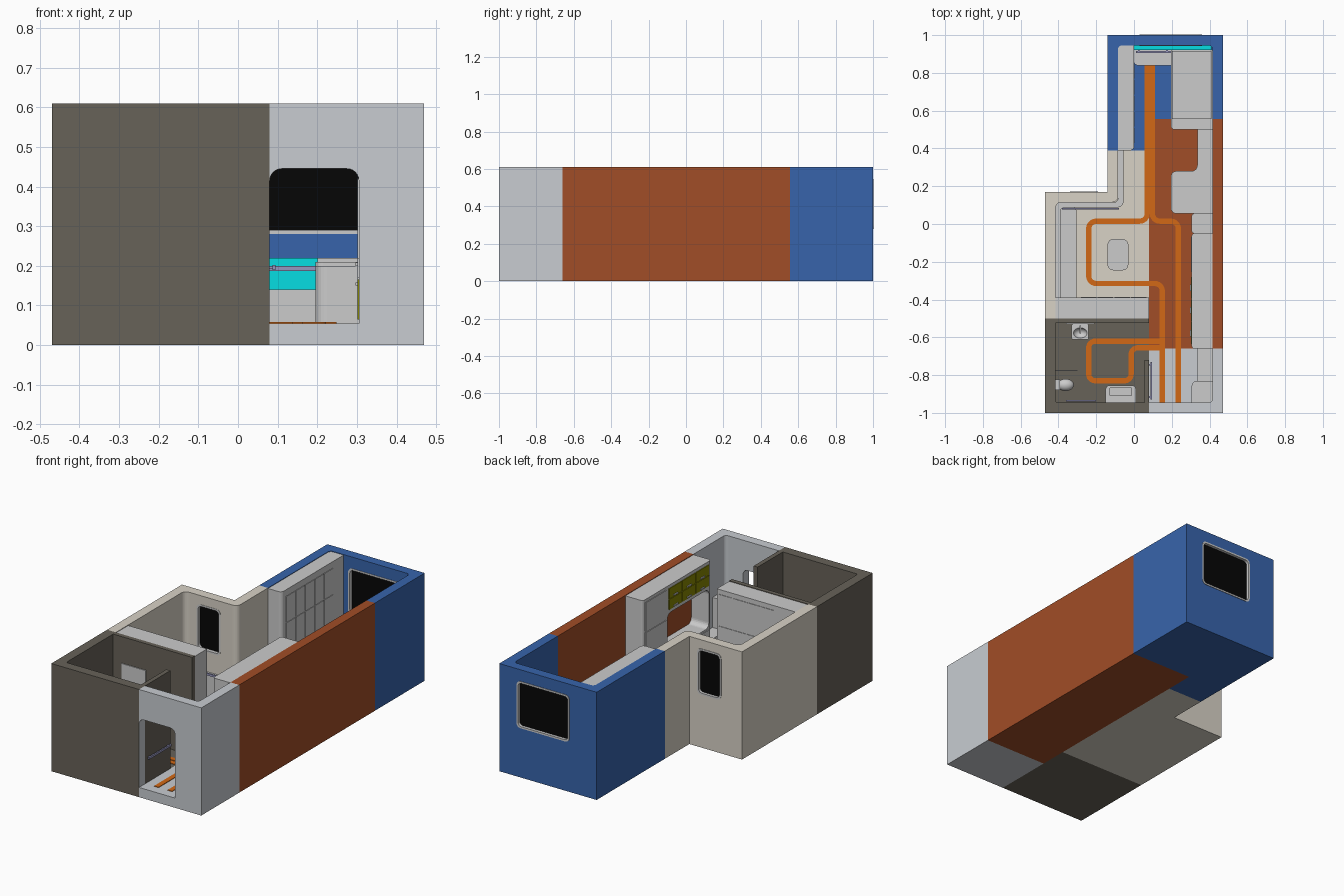
import bpy, bmesh, math
from mathutils import Vector

if "Cube" in bpy.data.objects:
    bpy.data.objects.remove(bpy.data.objects["Cube"])

H, F = 0.61, 0.055  # wall height, floor level


def mat(name, r, g, b):
    m = bpy.data.materials.new(name)
    m.diffuse_color = [(c / 255) ** 2.2 for c in (r, g, b)] + [1]
    m.use_nodes = True
    m.node_tree.nodes["Principled BSDF"].inputs["Base Color"].default_value = m.diffuse_color
    return m


BLUE, RUST = mat("blue", 58, 100, 170), mat("rust", 160, 78, 43)
BEIGE, DARK = mat("beige", 215, 209, 197), mat("dark", 103, 98, 89)
PALE, CYAN = mat("pale", 199, 203, 208), mat("cyan", 14, 221, 225)
OLIVE, RAIL = mat("olive", 132, 132, 0), mat("lavender", 150, 150, 190)
ORANGE, BLACK = mat("orange", 209, 104, 28), mat("black", 14, 14, 14)


def rect(a0, b0, a1, b1):
    return [(a0, b0), (a1, b0), (a1, b1), (a0, b1)]


def rounded(pts, r, closed=True, n=6):
    """Round right-angled corners; r is a number or one value per corner."""
    out, k = [], len(pts)
    for i, p in enumerate(pts):
        ri = r[i] if isinstance(r, (list, tuple)) else r
        p = Vector(p)
        if ri == 0 or (not closed and i in (0, k - 1)):
            out.append(p)
            continue
        u = (Vector(pts[i - 1]) - p).normalized() * ri
        v = (Vector(pts[(i + 1) % k]) - p).normalized() * ri
        for j in range(n + 1):
            a = j * math.pi / 2 / n
            out.append(p + u + v - v * math.cos(a) - u * math.sin(a))
    return out


def finish(name, bm, m):
    bmesh.ops.recalc_face_normals(bm, faces=bm.faces)
    me = bpy.data.meshes.new(name)
    bm.to_mesh(me)
    bm.free()
    ob = bpy.data.objects.new(name, me)
    bpy.context.collection.objects.link(ob)
    if m:
        me.materials.append(m)
    return ob


def prism(name, pts, h0, h1, m=None, axis="z", r=0):
    put = {"z": lambda p, h: (p[0], p[1], h), "y": lambda p, h: (p[0], h, p[1]),
           "x": lambda p, h: (h, p[0], p[1])}[axis]
    if r:
        pts = rounded(pts, r)
    bm = bmesh.new()
    lo = [bm.verts.new(put(p, h0)) for p in pts]
    hi = [bm.verts.new(put(p, h1)) for p in pts]
    bm.faces.new(lo)
    bm.faces.new(hi)
    for i in range(len(pts)):
        j = (i + 1) % len(pts)
        bm.faces.new((lo[i], lo[j], hi[j], hi[i]))
    return finish(name, bm, m)


def boxes(name, items, m=None):
    bm = bmesh.new()
    for x0, y0, z0, x1, y1, z1 in items:
        vs = bmesh.ops.create_cube(bm, size=1)["verts"]
        for v in vs:
            v.co = ((x0 + x1) / 2 + v.co.x * (x1 - x0), (y0 + y1) / 2 + v.co.y * (y1 - y0),
                    (z0 + z1) / 2 + v.co.z * (z1 - z0))
    return finish(name, bm, m)


def ball(name, loc, size, m=None):
    bm = bmesh.new()
    bmesh.ops.create_uvsphere(bm, u_segments=24, v_segments=12, radius=1)
    for v in bm.verts:
        v.co = [loc[i] + v.co[i] * size[i] for i in range(3)]
    for f in bm.faces:
        f.smooth = True
    return finish(name, bm, m)


def cut(ob, *cutters):
    for c in cutters:
        c.hide_render = True
        mod = ob.modifiers.new("cut", "BOOLEAN")
        mod.operation, mod.solver, mod.object = "DIFFERENCE", "EXACT", c
    ev = ob.evaluated_get(bpy.context.evaluated_depsgraph_get())
    me = bpy.data.meshes.new_from_object(ev)
    ob.modifiers.clear()
    ob.data = me


def ribbon(name, pts, w, r, m):
    p = rounded(pts, r, closed=False)
    left, right = [], []
    for i, q in enumerate(p):
        t = (p[min(i + 1, len(p) - 1)] - p[max(i - 1, 0)]).normalized() * w / 2
        left.append(q + Vector((-t.y, t.x)))
        right.append(q - Vector((-t.y, t.x)))
    return prism(name, left + right[::-1], F - 0.002, F + 0.003, m)


# Cutters: room interior, windows, doorway
inside = prism("interior_cutter", [(-.415, -.945), (.415, -.945), (.415, .945), (-.085, .945),
               (-.085, .115), (-.415, .115)], F, 0.8, r=[.012, .02, .02, .02, .03, .03])
win_back = prism("back_window_cutter", rect(.03, .28, .36, .545), .9, 1.1, axis="y", r=.025)
win_side = prism("side_window_cutter", rect(-.34, .3, -.19, .56), .05, .3, axis="y", r=.025)
door = prism("door_cutter", rect(.0801, F, .305, .445), -1.1, -.9, axis="y", r=[0, 0, .03, .03])

# Room modules: walls and floor in one shell each
cut(prism("blue_bedroom_shell", [(-.14, .39), (.08, .39), (.08, .555), (.47, .555), (.47, 1),
    (-.14, 1)], 0, H, BLUE), inside, win_back)
cut(prism("living_room_shell", [(-.47, -.5), (.08, -.5), (.08, .39), (-.14, .39), (-.14, .17),
    (-.47, .17)], 0, H, BEIGE), inside, win_side)
cut(prism("kitchen_shell", rect(.08, -.66, .47, .555), 0, H, RUST), inside)
cut(prism("bathroom_shell", rect(-.47, -1, .08, -.5), 0, H, DARK), inside)
cut(prism("entrance_shell", rect(.08, -1, .47, -.66), 0, H, PALE), inside, door)
boxes("bathroom_partitions", [(.055, -.945, F, .08, -.72, H), (-.415, -.525, F, .08, -.5, H)], DARK)

# Window panes and frames
for nm, y, a, b in (("back", .975, rect(.03, .28, .36, .545), rect(.04, .29, .35, .535)),
                    ("side", .145, rect(-.34, .3, -.19, .56), rect(-.33, .31, -.2, .55))):
    prism(nm + "_window_pane", b, y - .012, y + .012, BLACK, "y", .02)
    fr = prism(nm + "_window_frame", a, y - .032, y + .028, None, "y", .025)
    hole = prism(nm + "_frame_cutter", b, y - .1, y + .1, None, "y", .02)
    cut(fr, hole)
    bpy.data.objects.remove(hole)
for c in (inside, win_back, win_side, door):
    bpy.data.objects.remove(c)

# Orange guide strips on the floor
ribbon("guide_left", [(.07, .84), (.07, .015), (-.24, .015), (-.24, -.315), (.15, -.315),
       (.15, -.945)], .028, .04, ORANGE)
ribbon("guide_right", [(.097, .84), (.097, .015), (.235, .015), (.235, -.945)], .028, .04, ORANGE)
ribbon("guide_bathroom", [(.15, -.62), (-.24, -.62), (-.24, -.83), (-.015, -.83), (-.015, -.655),
       (.15, -.655)], .028, .035, ORANGE)

# Bedroom: wardrobe, L-shaped bed and desk, cyan back panel
prism("wardrobe", rect(-.085, .39, 0, .945), F, H - .003, r=[.0, .02, .0, .0])
boxes("wardrobe_doors", [(-.002, .43 + .085 * i, z0, .003, .508 + .085 * i, z1)
      for i in range(5) for z0, z1 in ((.08, .2), (.205, .42), (.425, .57))])
prism("bed_block", rect(.195, .5, .415, .92), F, .21, r=[.02, 0, 0, 0])
prism("bed_mattress", rect(.2, .555, .41, .915), .21, .22)
prism("low_bench", rect(0, .84, .195, .92), F, .14, r=[.02, 0, 0, 0])
boxes("cyan_back_panel", [(0, .92, F, .41, .945, .22)], CYAN)
boxes("bedroom_rail", [(.01, .905, .187, .195, .915, .2), (.02, .914, .19, .03, .921, .197),
      (.17, .914, .19, .18, .921, .197)], RAIL)

# Right wall: desk with knee space and low counter
prism("desk", [(.195, .055), (.415, .055), (.415, .5), (.335, .5), (.335, .28), (.195, .28)],
      F, .2, r=[.03, 0, 0, .001, .03, .03])
prism("low_counter", rect(.305, -.05, .415, .055), F, .18, r=[.015, 0, 0, .015])

# Kitchen block with rounded niche, olive cupboard doors
kitchen = prism("kitchen_block", rect(.305, -.66, .415, -.05), F, H - .003, r=[.015, 0, 0, .015])
niche = prism("niche_cutter", rect(-.64, .23, -.27, .45), .2, .5, axis="x", r=.03)
cut(kitchen, niche)
bpy.data.objects.remove(niche)
cols = [(-.635 + .12 * i, -.52 + .12 * i) for i in range(3)]
boxes("upper_cupboard_doors", [(.301, a, z, .306, b, z + .058) for a, b in cols for z in (.47, .531)], OLIVE)
boxes("lower_cupboard_doors", [(.301, a, .065, .306, b, .165) for a, b in cols], OLIVE)
boxes("drawer_fronts", [(.301, a, .17, .306, b, .22) for a, b in cols])
boxes("fridge_doors", [(.301, -.255, z0, .306, -.07, z1) for z0, z1 in ((.08, .2), (.205, .42), (.43, .59))])
boxes("door_handles", [(.296, a + .04, z, .302, a + .075, z + .008)
      for a, b in cols for z in (.475, .536, .15, .2)])

# Entrance cupboard, bench and handrail
prism("entrance_cupboard", rect(.305, -.945, .415, -.83), F, .3, r=[0, 0, 0, .03])
boxes("shoe_bench", [(.335, -.83, F, .415, -.66, .13)])
boxes("corridor_rail", [(.087, -.93, .19, .095, -.73, .202), (.079, -.92, .192, .088, -.91, .2),
      (.079, -.75, .192, .088, -.74, .2)], RAIL)

# Living room: storage wall, sofa, ledge, coffee table
boxes("storage_wall", [(-.415, -.5, F, .08, -.39, H - .003)])
boxes("storage_doors", [(-.28 + .088 * i, -.392, z0, -.198 + .088 * i, -.387, z1)
      for i in range(4) for z0, z1 in ((.08, .2), (.205, .4), (.405, .58))])
prism("sofa_seat", rect(-.39, -.39, -.305, .09), F, .13, r=[0, 0, .02, 0])
prism("wall_ledge", [(-.415, -.39), (-.388, -.39), (-.388, .088), (-.056, .088), (-.056, .39),
      (-.085, .39), (-.085, .115), (-.415, .115)], F, .19, r=[0, 0, .02, .03, 0, 0, .02, .03])
boxes("ledge_rail", [(-.38, .078, .19, -.08, .086, .202)], RAIL)
prism("coffee_table_top", rect(-.14, -.245, -.03, -.08), .13, .142, r=.03)
prism("coffee_table_base", rect(-.115, -.22, -.055, -.105), F, .13, r=.02)

# Bathroom: basin with tap, toilet, shower screen, washer
basin = prism("basin", rect(-.33, -.612, -.24, -.53), .17, .21, r=.008)
bowl = ball("basin_cutter", (-.285, -.577, .215), (.037, .028, .032))
cut(basin, bowl)
bpy.data.objects.remove(bowl)
boxes("basin_tap", [(-.289, -.545, .21, -.281, -.537, .25), (-.289, -.58, .243, -.281, -.537, .25)])
boxes("mirror", [(-.36, -.53, .28, -.21, -.524, .46)])
boxes("toilet_base", [(-.415, -.872, F, -.355, -.832, .1)])
ball("toilet_seat", (-.362, -.852, .115), (.044, .032, .028))
boxes("toilet_tank", [(-.415, -.88, .1, -.392, -.824, .19)])
boxes("shower_screen", [(-.415, -.779, F, -.3, -.773, .4)])
boxes("towel_rail", [(-.36, -.94, .25, -.2, -.932, .262)], RAIL)
prism("shower_seat", rect(-.15, -.945, .01, -.855), F, .15, r=[0, 0, .02, .02])
prism("shower_seat_cushion", rect(-.13, -.91, -.01, -.865), .15, .165, r=.008)
